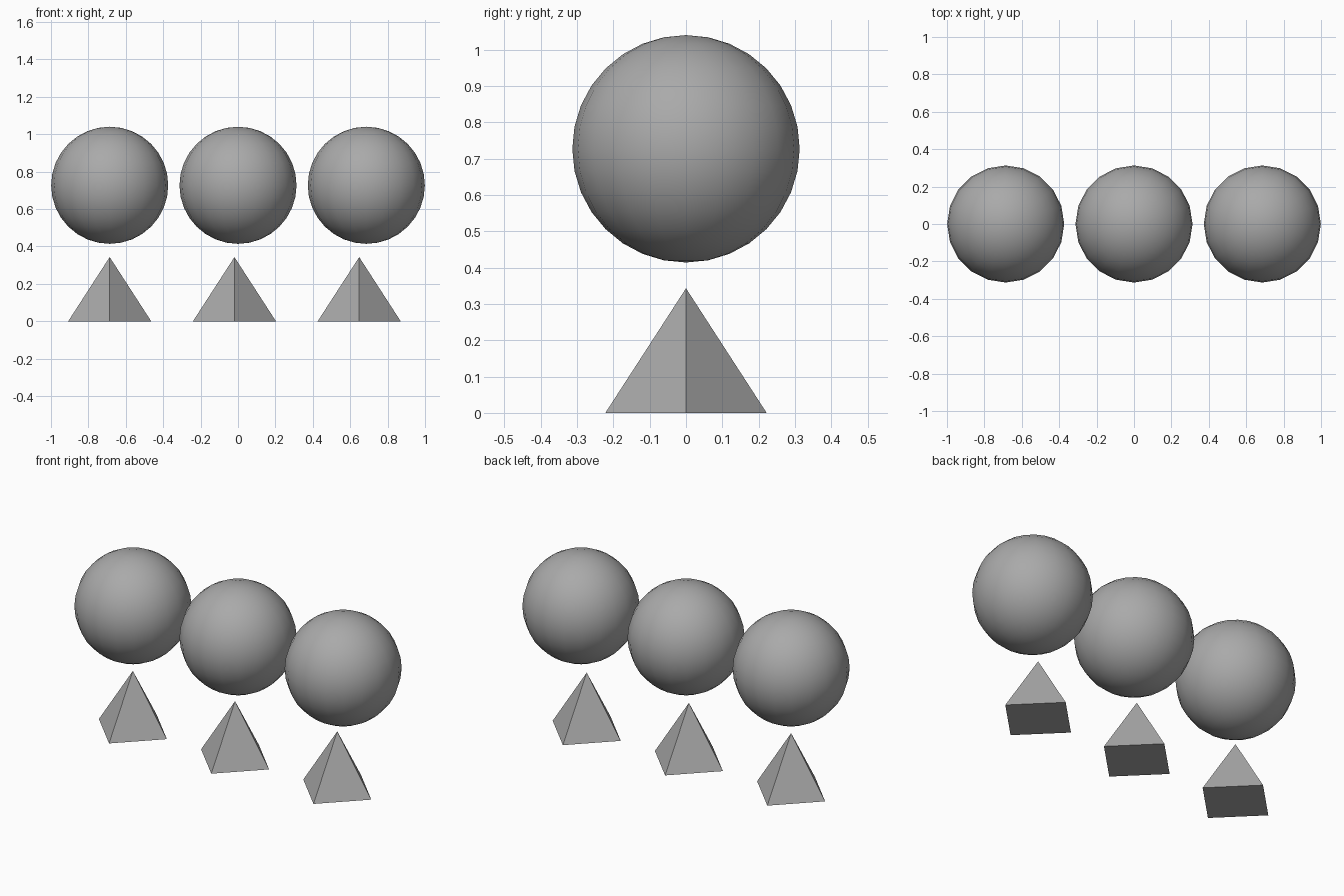
import bpy
import math

cube = bpy.data.objects.get("Cube")
if cube:
    bpy.data.objects.remove(cube, do_unlink=True)

# One plain grey for everything
grey = bpy.data.materials.new("grey")
grey.use_nodes = True
colour = (0.4, 0.4, 0.4, 1)
grey.diffuse_color = colour
grey.node_tree.nodes["Principled BSDF"].inputs["Base Color"].default_value = colour


def finish(name):
    obj = bpy.context.object
    obj.name = name
    obj.data.materials.append(grey)
    return obj


BALL_RADIUS = 0.313
BALL_SPACING = 0.686
STAND_HEIGHT = 0.343
STAND_SPACING = 0.667

for i, side in enumerate(("right", "middle", "left")):
    # Smooth ball floating above its stand
    bpy.ops.mesh.primitive_uv_sphere_add(
        segments=20, ring_count=16, radius=BALL_RADIUS,
        location=((i - 1) * BALL_SPACING, 0, 0.727))
    finish(side + "_ball")
    bpy.ops.object.shade_smooth()

    # Four-sided pyramid stand, corners on the axes
    bpy.ops.mesh.primitive_cone_add(
        vertices=4, radius1=0.222, radius2=0, depth=STAND_HEIGHT,
        location=(-BALL_SPACING + i * STAND_SPACING, 0, STAND_HEIGHT / 2))
    finish(side + "_pyramid")
    bpy.ops.object.shade_flat()
